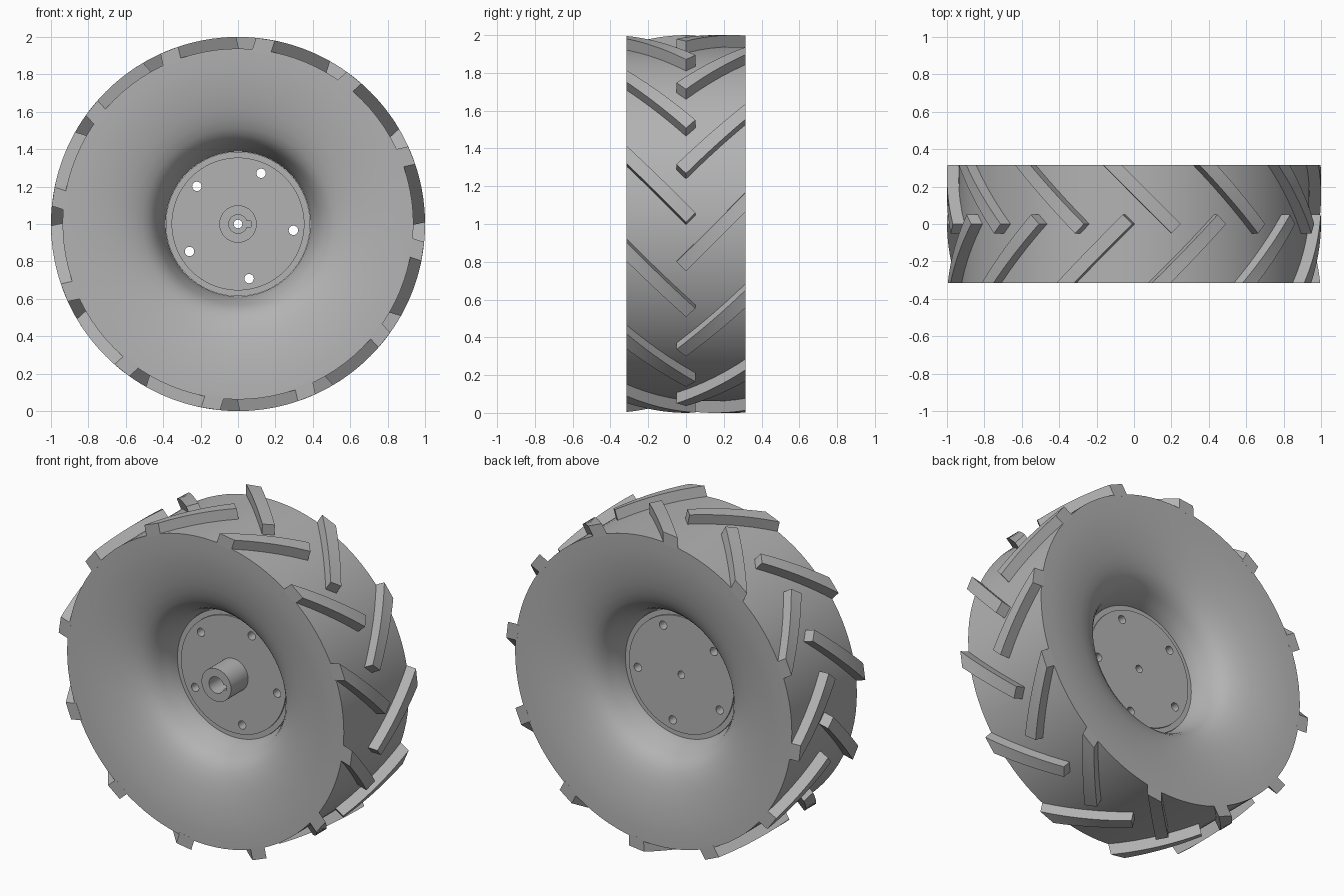
import bpy, bmesh, math
from mathutils import Vector, Matrix

cube = bpy.data.objects.get("Cube")
if cube:
    bpy.data.objects.remove(cube, do_unlink=True)

HALF = 0.315      # half width of the wheel
BODY = 0.938      # carcass radius
CENTRE = Vector((0, 0, 1))

grey = bpy.data.materials.new("wheel_grey")
grey.use_nodes = True
grey.diffuse_color = (0.45, 0.45, 0.45, 1)
grey.node_tree.nodes["Principled BSDF"].inputs["Base Color"].default_value = grey.diffuse_color


def finish(name, bm, angle=30):
    """Turn a bmesh into a named, shaded object."""
    bmesh.ops.recalc_face_normals(bm, faces=bm.faces)
    mesh = bpy.data.meshes.new(name)
    bm.to_mesh(mesh)
    bm.free()
    mesh.materials.append(grey)
    obj = bpy.data.objects.new(name, mesh)
    bpy.context.collection.objects.link(obj)
    shade(obj, angle)
    return obj


def shade(obj, angle=30):
    bpy.ops.object.select_all(action='DESELECT')
    obj.select_set(True)
    bpy.context.view_layer.objects.active = obj
    bpy.ops.object.shade_smooth_by_angle(angle=math.radians(angle))


def lathe(name, profile, segments=96):
    """Spin a closed (radius, y) outline around the axle."""
    bm = bmesh.new()
    rings = []
    for k in range(segments):
        a = math.tau * k / segments
        rings.append([bm.verts.new(CENTRE + Vector((r * math.cos(a), y, r * math.sin(a))))
                      for r, y in profile])
    n = len(profile)
    for k in range(segments):
        p, q = rings[k], rings[(k + 1) % segments]
        for i in range(n):
            j = (i + 1) % n
            bm.faces.new((p[i], p[j], q[j], q[i]))
    return finish(name, bm)


def add_rod(bm, radius, y0, y1, x=0, z=0, segments=32):
    """Add a capped cylinder along y."""
    place = (Matrix.Translation(CENTRE + Vector((x, (y0 + y1) / 2, z)))
             @ Matrix.Rotation(math.pi / 2, 4, 'X'))
    bmesh.ops.create_cone(bm, cap_ends=True, segments=segments, radius1=radius,
                          radius2=radius, depth=y1 - y0, matrix=place)


def cut(obj, bm):
    """Subtract a bmesh from an object and drop the cutter."""
    cutter = finish("cutter", bm)
    cutter.hide_render = True
    mod = obj.modifiers.new("cut", 'BOOLEAN')
    mod.operation = 'DIFFERENCE'
    mod.solver = 'EXACT'
    mod.object = cutter
    # put the cut ahead of the smoothing modifier, if there is one
    bpy.context.view_layer.objects.active = obj
    bpy.ops.object.modifier_move_to_index(modifier="cut", index=0)
    bpy.ops.object.modifier_apply(modifier="cut")
    bpy.data.objects.remove(cutter, do_unlink=True)
    shade(obj)


# Tyre carcass with dished sidewalls
wall = [(BODY, HALF), (0.86, 0.313), (0.78, 0.306), (0.70, 0.294), (0.62, 0.277),
        (0.56, 0.258), (0.51, 0.235), (0.475, 0.21), (0.45, 0.18), (0.43, 0.145),
        (0.41, 0.09), (0.387, 0.03)]
lathe("tyre", [(r, -y) for r, y in wall] + [(r, y) for r, y in reversed(wall)])


# Slanted tread lugs, twelve per side, cut flush with the sidewalls
def add_lug(bm, angle, side, steps=10):
    out = Vector((math.cos(angle), 0, math.sin(angle)))
    tan = Vector((-math.sin(angle), 0, math.cos(angle)))
    w = 0.05
    mid = -HALF / 2
    rows = []
    for i in range(steps + 1):
        s = i / steps
        row = []
        for a, shift in ((-w + (HALF + w) * s, w), (HALF * s, -w)):
            t = mid + a + shift
            for radius in (0.928, 1.0):
                h = math.sqrt(radius ** 2 - t * t)
                row.append(bm.verts.new(CENTRE + out * h + tan * t + Vector((0, side * a, 0))))
        rows.append([row[k] for k in (0, 1, 3, 2)])
    for p, q in zip(rows, rows[1:]):
        for k in range(4):
            m = (k + 1) % 4
            bm.faces.new((p[k], p[m], q[m], q[k]))
    bm.faces.new(rows[0])
    bm.faces.new(rows[-1])


for name, side, phase in (("front_lugs", -1, 12.5), ("back_lugs", 1, -2.5)):
    bm = bmesh.new()
    for k in range(12):
        add_lug(bm, math.radians(phase + 30 * k), side)
    finish(name, bm)

# Wheel rim and the disc set in it
lathe("rim_ring", [(0.386, -0.035), (0.386, 0.035), (0.35, 0.035), (0.35, -0.035)])
bm = bmesh.new()
add_rod(bm, 0.355, -0.045, 0.045, segments=96)
disc = finish("wheel_disc", bm)

# Five bolt holes and the axle hole
bm = bmesh.new()
add_rod(bm, 0.023, -0.2, 0.2)
for k in range(5):
    a = math.radians(65.5 + 72 * k)
    add_rod(bm, 0.025, -0.2, 0.2, 0.298 * math.cos(a), 0.298 * math.sin(a))
cut(disc, bm)

# Hub with bore and keyway
bm = bmesh.new()
add_rod(bm, 0.1, -0.21, -0.044, segments=48)
hub = finish("hub", bm)
bm = bmesh.new()
add_rod(bm, 0.05, -0.3, 0.0)
cut(hub, bm)
bm = bmesh.new()
bmesh.ops.create_cube(bm, size=1, matrix=Matrix.Translation(CENTRE + Vector((0.045, -0.15, 0)))
                      @ Matrix.Diagonal((0.05, 0.3, 0.03, 1)))
cut(hub, bm)
